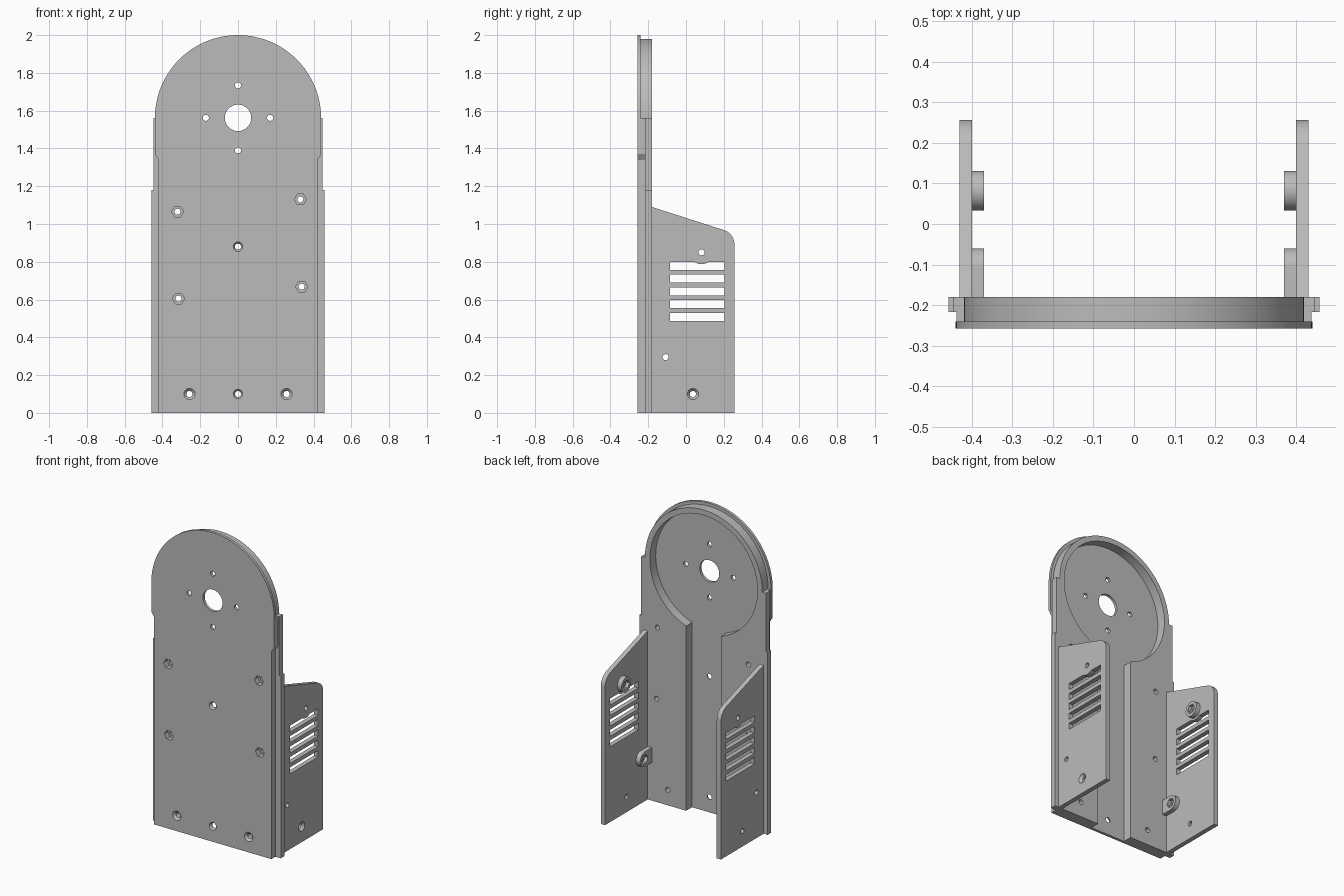
import bpy, bmesh
from math import sin, cos, pi, radians
from mathutils import Matrix

if "Cube" in bpy.data.objects:
    bpy.data.objects.remove(bpy.data.objects["Cube"], do_unlink=True)

grey = bpy.data.materials.new("plain_grey")
grey.use_nodes = True
grey.diffuse_color = (0.5, 0.5, 0.5, 1)
grey.node_tree.nodes["Principled BSDF"].inputs["Base Color"].default_value = (0.5, 0.5, 0.5, 1)

FRONT, STEP, FLANGE, BACK = -0.258, -0.24, -0.217, -0.18
HUB = 1.562
parts = []


def add_object(name, bm):
    bmesh.ops.recalc_face_normals(bm, faces=bm.faces[:])
    mesh = bpy.data.meshes.new(name)
    bm.to_mesh(mesh)
    bm.free()
    obj = bpy.data.objects.new(name, mesh)
    bpy.context.collection.objects.link(obj)
    return obj


def prism(name, outline, axis, lo, hi):
    """Extrude a closed outline along x (points are y, z) or y (points are x, z)."""
    bm = bmesh.new()
    place = (lambda a, b, d: (d, a, b)) if axis == "x" else (lambda a, b, d: (a, d, b))
    face = bm.faces.new([bm.verts.new(place(a, b, lo)) for a, b in outline])
    ext = bmesh.ops.extrude_face_region(bm, geom=[face])
    for v in ext["geom"]:
        if isinstance(v, bmesh.types.BMVert):
            v.co[0 if axis == "x" else 1] = hi
    return add_object(name, bm)


def rect(a0, a1, b0, b1):
    return [(a0, b0), (a1, b0), (a1, b1), (a0, b1)]


def arc(a, b, r, start, end, n):
    return [(a + r * cos(start + (end - start) * i / n),
             b + r * sin(start + (end - start) * i / n)) for i in range(n + 1)]


def circle(a, b, r, n=32):
    return arc(a, b, r, 0, 2 * pi * (n - 1) / n, n - 1)


def cone(axis, a, b, lo, hi, r_lo, r_hi):
    """Tapered cutter running from lo to hi along the axis."""
    bm = bmesh.new()
    bmesh.ops.create_cone(bm, cap_ends=True, segments=32, radius1=r_lo,
                          radius2=r_hi, depth=abs(hi - lo))
    turn = Matrix.Rotation(pi / 2, 4, "Y") if axis == "x" else Matrix.Rotation(-pi / 2, 4, "X")
    if hi < lo:
        turn = turn @ Matrix.Rotation(pi, 4, "X")
    mid = (lo + hi) / 2
    spot = (mid, a, b) if axis == "x" else (a, mid, b)
    bm.transform(Matrix.Translation(spot) @ turn)
    return add_object("cutter", bm)


def boolean(targets, tool, operation="DIFFERENCE"):
    tool.hide_render = True
    for obj in targets:
        mod = obj.modifiers.new("cut", "BOOLEAN")
        mod.operation, mod.solver, mod.object = operation, "EXACT", tool
        deps = bpy.context.evaluated_depsgraph_get()
        mesh = bpy.data.meshes.new_from_object(obj.evaluated_get(deps))
        obj.modifiers.clear()
        obj.data = mesh
    bpy.data.objects.remove(tool, do_unlink=True)


# Thin front panel: arched top, narrower below the shoulders
right_edge = [(0.42, 0), (0.42, 1.34), (0.44, 1.37)]
outline = right_edge + arc(0, 1.56, 0.44, 0, pi, 64) + [(-x, z) for x, z in reversed(right_edge)]
panel = prism("front_panel", outline, "y", FRONT, STEP)

# Back frame: arched rim with a round recess and a central channel
outline = [(0.42, 0)] + arc(0, 1.56, 0.42, 0, pi, 64) + [(-0.42, 0)]
frame = prism("back_frame", outline, "y", STEP, BACK)
boolean([frame], prism("cutter", circle(0, 1.56, 0.385, 96), "y", STEP - 0.1, BACK + 0.1))
boolean([frame], prism("cutter", rect(-0.125, 0.125, -0.1, 1.4), "y", STEP - 0.1, BACK + 0.1))
plate = [panel, frame]
parts += plate

# Hub opening with four small bolt holes around it
for x, z, r in [(0, HUB, 0.07), (0.17, HUB, 0.016), (-0.17, HUB, 0.016),
                (0, HUB + 0.172, 0.016), (0, HUB - 0.172, 0.016)]:
    boolean([panel], prism("cutter", circle(x, z, r), "y", FRONT - 0.1, STEP + 0.1))

# Hexagonal nut pockets with through holes
for x, z in [(-0.32, 1.065), (0.33, 1.13), (-0.315, 0.605), (0.337, 0.668)]:
    boolean(plate, prism("cutter", circle(x, z, 0.032, 6), "y", FRONT - 0.1, FRONT + 0.035))
    boolean(plate, prism("cutter", circle(x, z, 0.016), "y", FRONT - 0.1, BACK + 0.1))

# Countersunk screw holes in the plate
for x, z, r in [(0, 0.88, 0.026), (0, 0.1, 0.026), (-0.257, 0.1, 0.031), (0.257, 0.1, 0.031)]:
    boolean(plate, prism("cutter", circle(x, z, 0.016), "y", FRONT - 0.1, BACK + 0.1))
    boolean([panel], cone("y", x, z, FRONT - 0.001, FRONT + 0.014, r, 0.015))

for side, label in ((1, "left"), (-1, "right")):
    # Edge flange and the shoulder block in front of it
    flange = [(0.42, 0), (0.458, 0), (0.458, 1.18), (0.447, 1.18), (0.447, 1.56), (0.42, 1.56)]
    parts.append(prism(label + "_flange", [(side * x, z) for x, z in flange], "y", FLANGE, BACK))
    block = [(0.42, 1.34), (0.438, 1.37), (0.438, 1.56), (0.42, 1.56)]
    parts.append(prism(label + "_shoulder", [(side * x, z) for x, z in block], "y", STEP, FLANGE))

    # Side wall with sloped top and a rounded corner
    inner, outer, boss = side * 0.40, side * 0.43, side * 0.37
    outline = [(BACK, 0), (0.257, 0)] + arc(0.175, 0.89, 0.082, 0, radians(72), 12) + [(BACK, 1.09)]
    wall = prism(label + "_side_wall", outline, "x", inner, outer)

    # Five ventilation slots
    for i in range(5):
        z = 0.487 + 0.0675 * i
        boolean([wall], prism("cutter", rect(-0.085, 0.205, z, z + 0.042), "x", side * 0.3, side * 0.5))

    # Bosses on the inner face: a round one, and a rounded tab joined to the plate
    boolean([wall], prism("pad", circle(0.082, 0.85, 0.063), "x", inner, outer), "UNION")
    boss_top = prism(label + "_upper_boss", circle(0.082, 0.85, 0.049), "x", boss, inner)
    tab = [(BACK, 0.247)] + arc(-0.108, 0.295, 0.048, -pi / 2, pi / 2, 16) + [(BACK, 0.343)]
    boss_low = prism(label + "_lower_boss", tab, "x", boss, inner)

    # Nut pockets and bolt holes through the bosses and wall
    for y, z, target in [(0.082, 0.85, boss_top), (-0.108, 0.295, boss_low)]:
        boolean([target], prism("cutter", circle(y, z, 0.031, 6), "x", side * 0.3, side * 0.392))
        boolean([target, wall], prism("cutter", circle(y, z, 0.016), "x", side * 0.3, side * 0.5))

    # Countersunk hole near the bottom
    boolean([wall], prism("cutter", circle(0.037, 0.1, 0.016), "x", side * 0.3, side * 0.5))
    boolean([wall], cone("x", 0.037, 0.1, side * 0.431, side * 0.412, 0.031, 0.015))
    parts += [wall, boss_top, boss_low]

# Material and edge-preserving smooth shading
bpy.ops.object.select_all(action="DESELECT")
for obj in parts:
    obj.data.materials.clear()
    obj.data.materials.append(grey)
    for poly in obj.data.polygons:
        poly.material_index = 0
    obj.select_set(True)
bpy.context.view_layer.objects.active = panel
bpy.ops.object.shade_smooth_by_angle(angle=radians(30))
